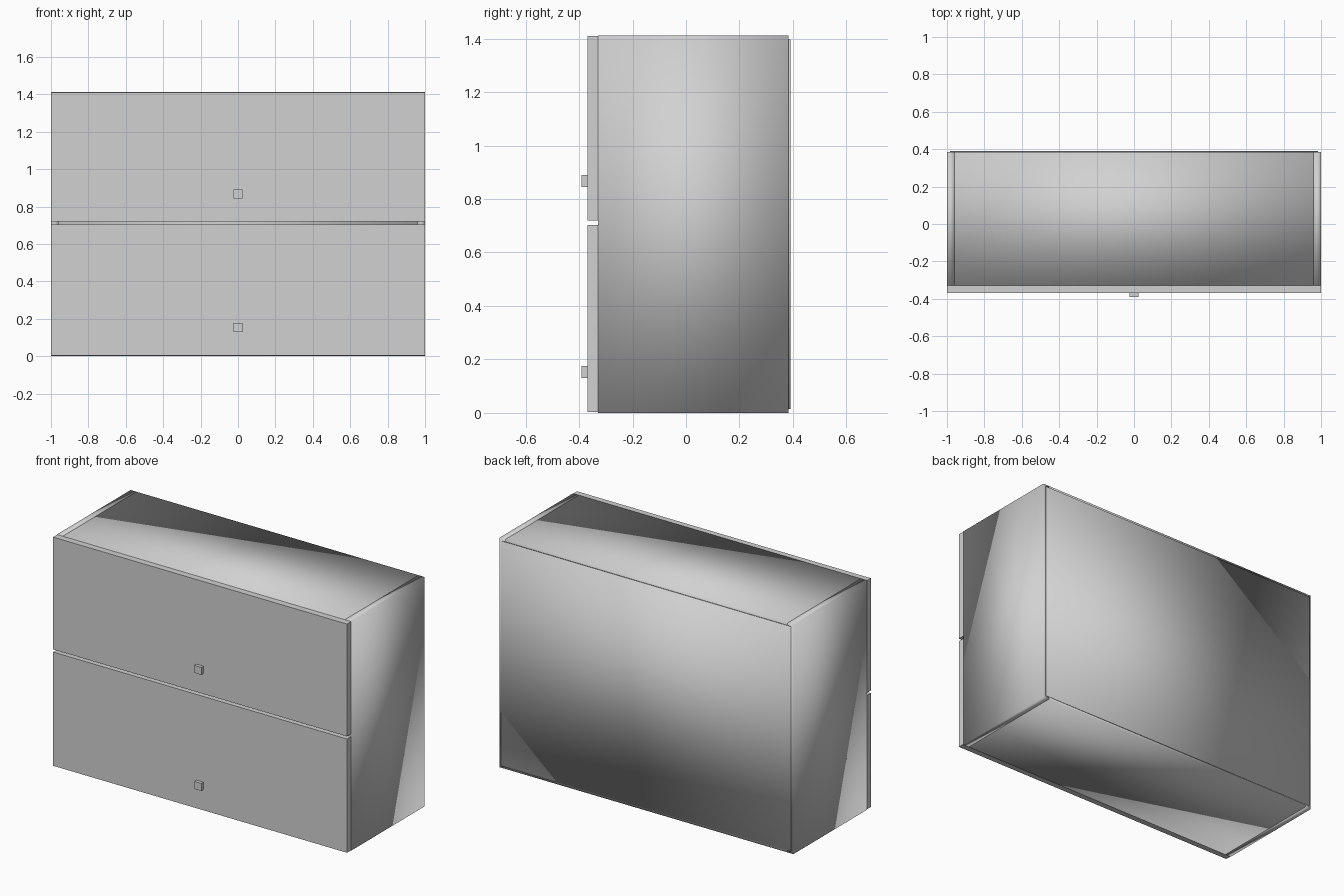
import bpy

default = bpy.data.objects.get("Cube")
if default:
    bpy.data.objects.remove(default, do_unlink=True)

grey = bpy.data.materials.new("light_grey")
grey.use_nodes = True
colour = (0.64, 0.64, 0.64, 1)
grey.diffuse_color = colour
grey.node_tree.nodes["Principled BSDF"].inputs["Base Color"].default_value = colour


def box(name, low, high, smooth=False):
    """Axis-aligned board between two opposite corners."""
    centre = [(a + b) / 2 for a, b in zip(low, high)]
    bpy.ops.mesh.primitive_cube_add(size=1, location=centre)
    board = bpy.context.object
    board.name = name
    board.scale = [b - a for a, b in zip(low, high)]
    bpy.ops.object.transform_apply(location=False, rotation=False, scale=True)
    board.data.materials.append(grey)
    if smooth:
        bpy.ops.object.shade_smooth()
    return board


height, thick = 1.412, 0.04
front, back = -0.329, 0.384
inner = 1 - thick

# Carcass boards, softly shaded
box("left_side", (inner, front, 0), (1, back, height), True)
box("right_side", (-1, front, 0), (-inner, back, height), True)
box("top_board", (-inner, front, height - thick), (inner, back, height), True)
box("bottom_board", (-inner, front, 0), (inner, back, thick), True)
box("back_panel", (-0.985, back, 0.015), (0.985, 0.39, height - 0.015), True)

# Two drawer fronts, each with a small square knob
for name, bottom, top, knob_z in (("lower", 0.003, 0.703, 0.153),
                                  ("upper", 0.719, 1.41, 0.867)):
    box(name + "_drawer_front", (-1, front - thick, bottom), (1, front, top))
    box(name + "_knob", (-0.023, -0.39, knob_z - 0.023),
        (0.023, front - thick, knob_z + 0.023))
